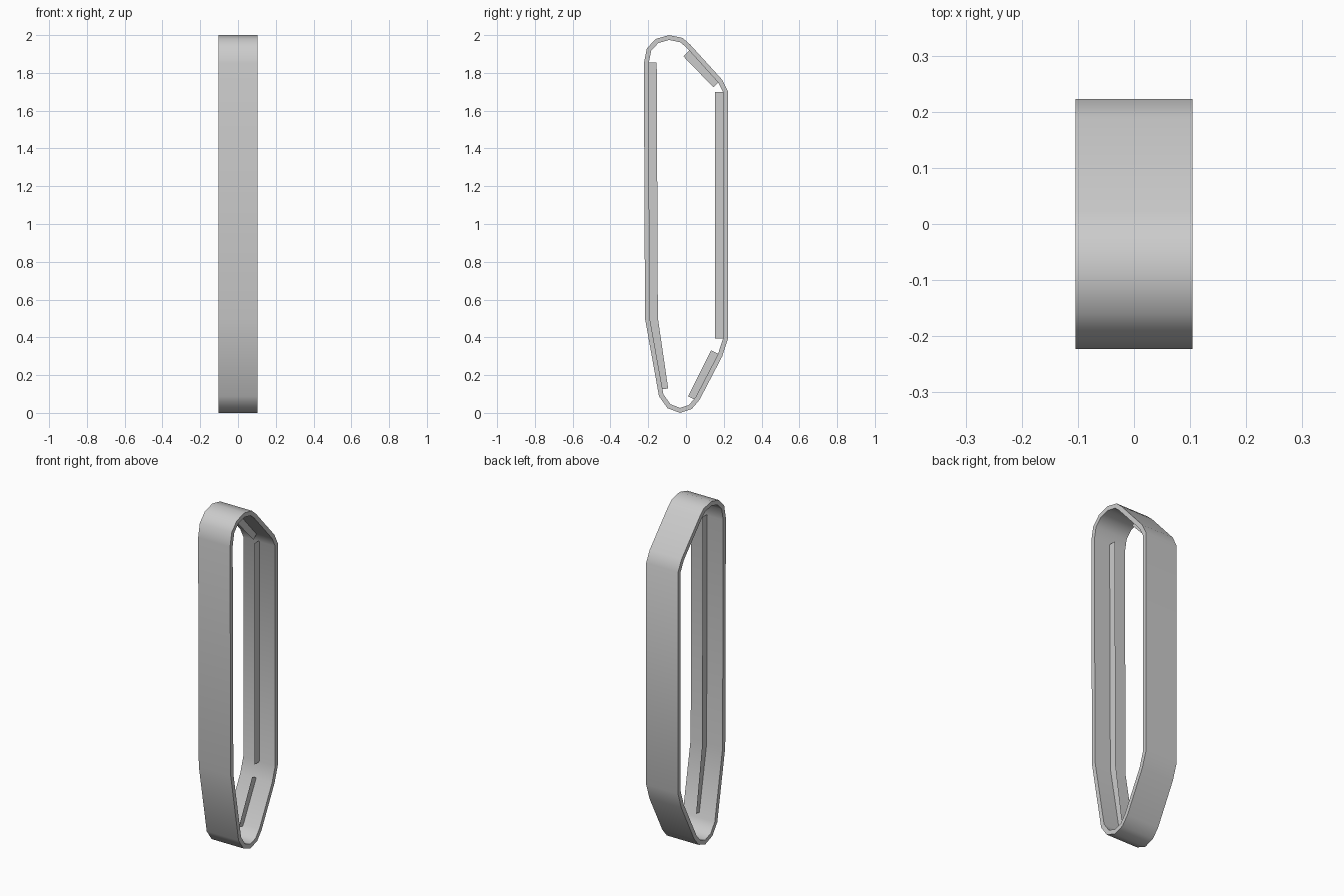
import bpy, bmesh
from mathutils import Vector

if "Cube" in bpy.data.objects:
    bpy.data.objects.remove(bpy.data.objects["Cube"])

HALF_W = 0.104
THICK = 0.025
RIB = 0.044

# Side profile of the belt (y, z), clockwise seen from the right
OUTLINE = [(-0.09, 2.0), (-0.018, 1.985), (0.022, 1.95), (0.19, 1.765), (0.223, 1.70),
           (0.223, 0.395), (0.192, 0.30), (0.072, 0.07), (0.03, 0.02), (-0.032, 0.0),
           (-0.098, 0.025), (-0.143, 0.088), (-0.217, 0.5), (-0.223, 1.85),
           (-0.207, 1.93), (-0.16, 1.98)]

# Guide rib base lines lying on the inner face of the belt
RIBS = {
    "guide_rib_upper": [(0.018, 1.918), (0.177, 1.754)],
    "guide_rib_rear": [(0.198, 1.70), (0.198, 0.395)],
    "guide_rib_lower": [(0.172, 0.312), (0.05, 0.068)],
    "guide_rib_front": [(-0.138, 0.123), (-0.193, 0.5), (-0.199, 1.855)],
}


def inset(path, dist, closed):
    """Mitred offset of a clockwise path towards its inside."""
    pts = [Vector(p) for p in path]
    n = len(pts)
    out = []
    for i, p in enumerate(pts):
        normals = []
        for a, b in ((i - 1, i), (i, i + 1)):
            if closed or (a >= 0 and b < n):
                d = (pts[b % n] - pts[a % n]).normalized()
                normals.append(Vector((d.y, -d.x)))
        m = sum(normals, Vector((0, 0))).normalized()
        out.append(p + m * dist / m.dot(normals[0]))
    return out


def finish(bm, name):
    me = bpy.data.meshes.new(name)
    bm.to_mesh(me)
    bm.free()
    ob = bpy.data.objects.new(name, me)
    bpy.context.collection.objects.link(ob)
    return ob


# Belt: closed band with rectangular cross-section
bm = bmesh.new()
inner = inset(OUTLINE, THICK, True)
rings = []
for o, i in zip(OUTLINE, inner):
    rings.append([bm.verts.new((x, p[0], p[1])) for x, p in
                  ((-HALF_W, o), (HALF_W, o), (HALF_W, i), (-HALF_W, i))])
for k, r in enumerate(rings):
    s = rings[(k + 1) % len(rings)]
    for j in range(4):
        bm.faces.new((r[j], r[(j + 1) % 4], s[(j + 1) % 4], s[j]))
bmesh.ops.recalc_face_normals(bm, faces=bm.faces)
belt = finish(bm, "track_belt")
bpy.context.view_layer.objects.active = belt
belt.select_set(True)
bpy.ops.object.shade_smooth_by_angle(angle=1.05)

# Guide ribs: thin fins along the centre line of the inner face
for name, path in RIBS.items():
    bm = bmesh.new()
    a = [bm.verts.new((0, p[0], p[1])) for p in path]
    b = [bm.verts.new((0, p[0], p[1])) for p in inset(path, RIB, False)]
    for k in range(len(path) - 1):
        bm.faces.new((a[k], a[k + 1], b[k + 1], b[k]))
    finish(bm, name)
